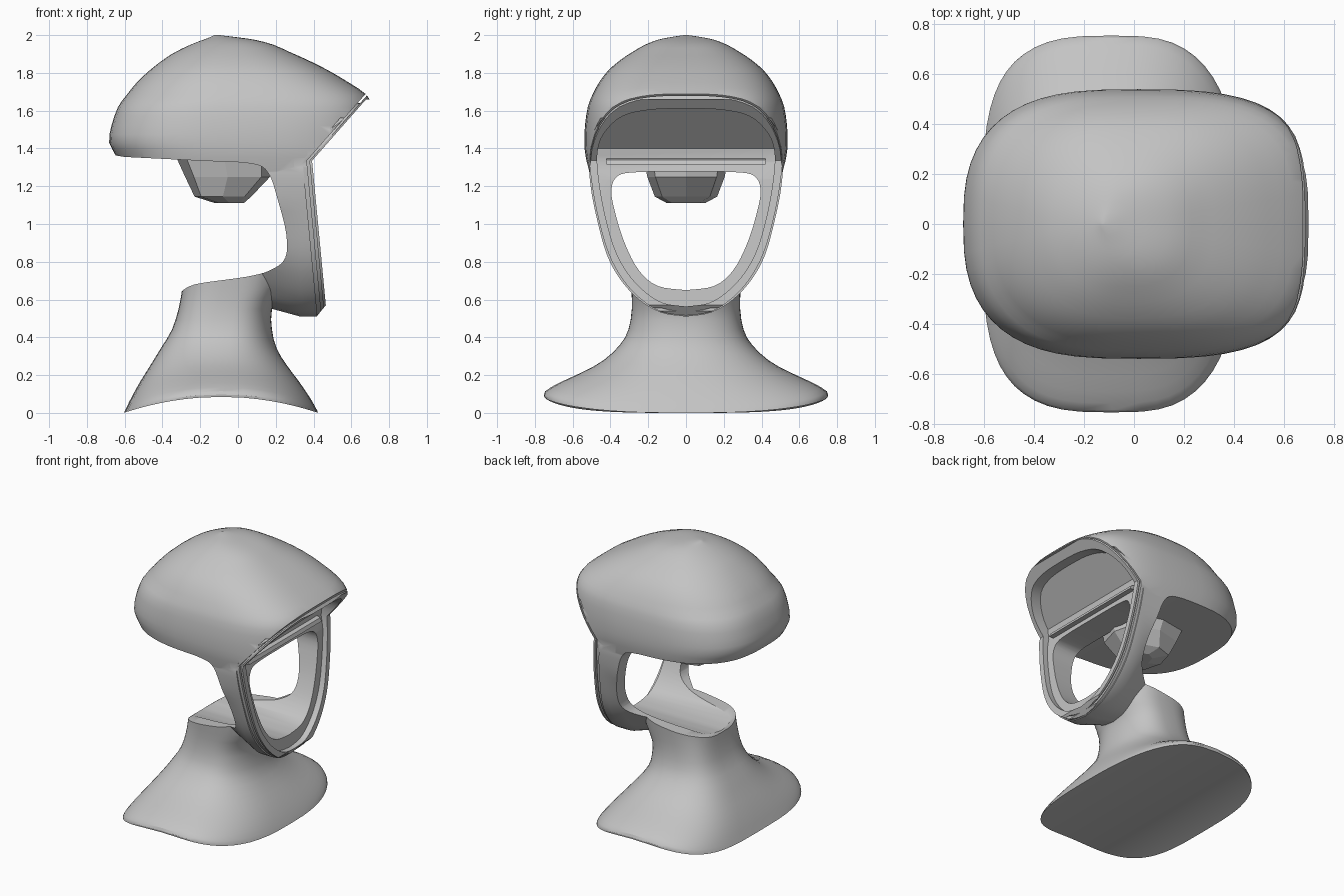
import bpy, bmesh, math

if "Cube" in bpy.data.objects:
    bpy.data.objects.remove(bpy.data.objects["Cube"])

GREY = (0.55, 0.55, 0.55, 1)
mat = bpy.data.materials.new("plain grey")
mat.use_nodes = True
mat.diffuse_color = GREY
mat.node_tree.nodes["Principled BSDF"].inputs["Base Color"].default_value = GREY


def finish(name, bm):
    bmesh.ops.recalc_face_normals(bm, faces=bm.faces)
    me = bpy.data.meshes.new(name)
    bm.to_mesh(me)
    bm.free()
    me.materials.append(mat)
    ob = bpy.data.objects.new(name, me)
    bpy.context.collection.objects.link(ob)
    return ob


def spline(pts, steps=4):
    """Smooth curve through the points (Catmull-Rom)."""
    out = []
    for i in range(len(pts) - 1):
        p = [pts[max(i - 1, 0)], pts[i], pts[i + 1], pts[min(i + 2, len(pts) - 1)]]
        for s in range(steps):
            t = s / steps
            out.append(tuple(
                0.5 * (2 * b + (c - a) * t + (2 * a - 5 * b + 4 * c - d) * t * t
                       + (3 * b - a - 3 * c + d) * t ** 3) for a, b, c, d in zip(*p)))
    return out + [tuple(pts[-1])]


def prism(name, outline, axis, *stations):
    """Extrude an outline along x (points are y, z) or y (points are x, z)."""
    bm = bmesh.new()
    rings = []
    for e in stations:
        rings.append([bm.verts.new((e, a, z) if axis == "x" else (a, e, z)) for a, z in outline])
    n = len(outline)
    for r, s in zip(rings, rings[1:]):
        for i in range(n):
            j = (i + 1) % n
            bm.faces.new((r[i], r[j], s[j], s[i]))
    bm.faces.new(rings[0])
    bm.faces.new(rings[-1])
    return finish(name, bm)


def mirrored(half):
    """Close a half outline that runs from bottom centre to top centre."""
    half = spline(half)
    return half + [(-y, z) for y, z in reversed(half[1:-1])]


def loft(name, rows, skew=0, n=56):
    """Stack rounded sections: height, back, front, half width, saddle, squareness.
    Skew makes the front squarer than the back."""
    bm = bmesh.new()
    rings = []
    for z, back, front, half, saddle, power in rows:
        ring = []
        for i in range(n):
            a = 2 * math.pi * i / n
            u, v = [math.copysign(abs(w) ** (2 / (power + skew * math.cos(a))), w)
                    if abs(w) > 1e-6 else 0 for w in (math.cos(a), math.sin(a))]
            ring.append(bm.verts.new(((back + front) / 2 + u * (front - back) / 2,
                                      v * half, z + saddle * (1 - u * u))))
        rings.append(ring)
    for r, s in zip(rings, rings[1:]):
        for i in range(n):
            j = (i + 1) % n
            bm.faces.new((r[i], r[j], s[j], s[i]))
    # caps made of strips running across the model
    for ring in (rings[0], rings[-1]):
        for i in range(n // 2):
            strip = [ring[i], ring[i + 1], ring[n - i - 1], ring[(n - i) % n]]
            bm.faces.new(list(dict.fromkeys(strip)))
    return finish(name, bm)


def boolean(ob, tool, operation):
    mod = ob.modifiers.new(operation, "BOOLEAN")
    mod.object, mod.operation, mod.solver = tool, operation, "EXACT"
    bpy.context.view_layer.objects.active = ob
    bpy.ops.object.modifier_apply(modifier=mod.name)
    bpy.data.objects.remove(tool)


# Cranium
head = loft("head", spline([
    (1.22, -0.60, 0.72, 0.50, 0, 3), (1.35, -0.64, 0.72, 0.53, 0, 3),
    (1.43, -0.682, 0.72, 0.538, 0, 3), (1.52, -0.67, 0.72, 0.535, 0, 3),
    (1.62, -0.635, 0.71, 0.52, 0, 3), (1.685, -0.588, 0.68, 0.495, 0, 2.8),
    (1.75, -0.535, 0.585, 0.46, 0, 2.7), (1.815, -0.466, 0.475, 0.41, 0, 2.6),
    (1.87, -0.395, 0.365, 0.345, 0, 2.5), (1.91, -0.333, 0.275, 0.285, 0, 2.4),
    (1.95, -0.25, 0.185, 0.215, 0, 2.3), (1.975, -0.185, 0.09, 0.15, 0, 2.2),
    (1.988, -0.15, 0.0, 0.09, 0, 2), (2.0, -0.125, -0.1, 0.01, 0, 2)], 2), 0.25)

# Jaw and cheek posts, narrowing backwards into the neck
FACE = [(0, 0.51), (0.13, 0.53), (0.25, 0.6), (0.35, 0.71), (0.42, 0.84),
        (0.47, 1.02), (0.505, 1.2), (0.505, 1.33), (0.43, 1.41), (0, 1.45)]
jaw = prism("jaw", mirrored(FACE), "x", -0.05, 0.05, 0.12, 0.19, 0.26, 0.33, 0.7)
for v in jaw.data.vertices:
    low = min(1, max(0, (1.1 - v.co.z) / 0.5))
    taper = min(1, max(0, (0.33 - v.co.x) / 0.33)) * low
    v.co.y *= 1 - 0.4 * taper
    v.co.z += 0.09 * taper
boolean(head, jaw, "UNION")

# Neck and shoulders with arched base
neck = loft("neck", spline([
    (0.0, -0.605, 0.425, 0.75, 0.085, 3.1), (0.03, -0.59, 0.41, 0.745, 0.085, 3.1),
    (0.09, -0.56, 0.375, 0.67, 0.07, 3), (0.17, -0.515, 0.32, 0.54, 0.05, 2.8),
    (0.25, -0.465, 0.26, 0.435, 0.03, 2.7), (0.34, -0.41, 0.205, 0.35, 0.02, 2.6),
    (0.44, -0.35, 0.18, 0.305, 0, 2.7), (0.55, -0.315, 0.18, 0.287, 0, 2.8),
    (0.66, -0.295, 0.23, 0.29, 0, 2.8), (0.78, -0.28, 0.25, 0.30, 0, 2.8)], 2), -0.35)
boolean(head, neck, "UNION")

# Gap between the cranium and the neck
gap = [(-0.9, 1.40), (-0.66, 1.365)] + spline([
    (-0.6, 1.355), (-0.2, 1.335), (0.07, 1.32), (0.16, 1.27), (0.21, 1.13), (0.255, 0.95),
    (0.25, 0.82), (0.17, 0.755), (0.04, 0.72), (-0.23, 0.68), (-0.31, 0.63)]) + [(-0.9, 0.6)]
boolean(head, prism("gap_cutter", gap, "y", -1, 1), "DIFFERENCE")

# Slanted visor front and straight face front
FRONT = [(0.678, 1.66), (0.392, 1.335), (0.405, 1.2), (0.465, 0.57)]
boolean(head, prism("front_cutter", FRONT + [(0.4, 0.49), (1.2, 0.4), (1.2, 1.66)],
                    "y", -1, 1), "DIFFERENCE")

# Stepped rim around the face: a narrow groove behind a slightly smaller lip
RIM = [(0, 0.53), (0.13, 0.55), (0.24, 0.62), (0.33, 0.72), (0.40, 0.85), (0.45, 1.02),
       (0.485, 1.2), (0.5, 1.38), (0.465, 1.5), (0.36, 1.6), (0.2, 1.638), (0, 1.645)]


def rim_outline(scale):
    return mirrored([(y * scale, 1.09 + (z - 1.09) * scale) for y, z in RIM])


SLOT = [(0.74, 1.73)] + FRONT[1:] + [(0.475, 0.45)]
for near, far, scale in ((-0.03, 0.05, 1.025), (0.014, 0.028, 0.99)):
    strip = [(x - near, z) for x, z in SLOT] + [(x - far, z) for x, z in reversed(SLOT)]
    step = prism("rim_cutter", strip, "y", -1, 1)
    boolean(step, prism("rim_core", rim_outline(scale), "x", -1, 1.5), "DIFFERENCE")
    # the first pass leaves the brow edge whole
    if near < 0:
        boolean(step, prism("brow_guard", [(-1, 1.56), (1, 1.56), (1, 2), (-1, 2)],
                            "x", -1, 1.5), "DIFFERENCE")
    boolean(head, step, "DIFFERENCE")

# Shallow recess inside the rim
recess = prism("recess_cutter", rim_outline(0.94), "x", -0.5, 1.5)
back = [(0.435, 0.4), (0.365, 1.24), (0.345, 1.33), (0.355, 1.40), (0.61, 1.66), (1, 1.8), (1, 0.4)]
boolean(recess, prism("recess_back", back, "y", -1, 1), "INTERSECT")
boolean(head, recess, "DIFFERENCE")

# Open window through the face, hollowing the top of the neck
WINDOW = [(0, 0.65), (0.15, 0.672), (0.25, 0.755), (0.325, 0.9), (0.375, 1.06),
          (0.395, 1.18), (0.36, 1.255), (0.25, 1.275), (0, 1.278)]
boolean(head, prism("window_cutter", mirrored(WINDOW), "x", -0.45, 1), "DIFFERENCE")

# Ledge bar across the recess
prism("brow_ledge", [(0.3, 1.315), (0.385, 1.315), (0.375, 1.34), (0.3, 1.36)], "y", -0.42, 0.42)

# Faceted block under the cranium
loft("under_block", [
    (1.11, -0.12, 0.03, 0.10, 0, 2), (1.145, -0.23, 0.07, 0.165, 0, 2.6),
    (1.25, -0.28, 0.17, 0.205, 0, 3), (1.36, -0.33, 0.18, 0.225, 0, 3)], 0, 8)

# Smooth skin, sharp cut edges
bpy.ops.object.select_all(action="DESELECT")
head.select_set(True)
bpy.context.view_layer.objects.active = head
bpy.ops.object.shade_smooth_by_angle(angle=math.radians(32))
